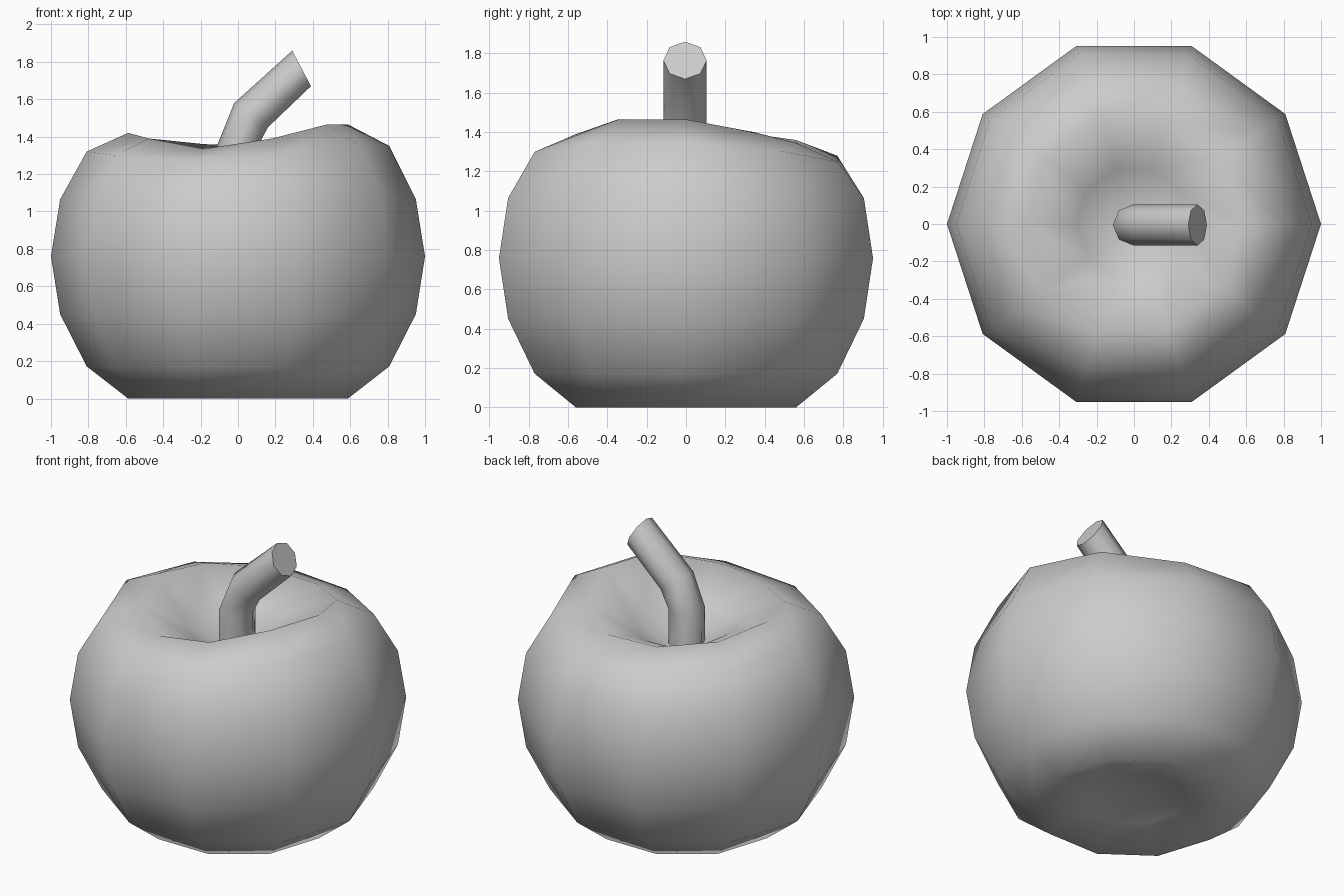
import bpy, bmesh
from math import cos, sin, tau
from mathutils import Vector

if "Cube" in bpy.data.objects:
    bpy.data.objects.remove(bpy.data.objects["Cube"])

SIDES = 10


def bridge(bm, rings):
    for a, b in zip(rings, rings[1:]):
        n = len(a)
        for i in range(n):
            j = (i + 1) % n
            bm.faces.new((a[i], a[j], b[j], b[i]))


def finish(bm, name):
    bmesh.ops.recalc_face_normals(bm, faces=bm.faces)
    mesh = bpy.data.meshes.new(name)
    bm.to_mesh(mesh)
    bm.free()
    obj = bpy.data.objects.new(name, mesh)
    bpy.context.collection.objects.link(obj)
    return obj


# Fruit body: ten-sided rings, uneven shoulder and rim, dents at both poles
shoulder = [1.35, 1.305, 1.25, 1.28, 1.30, 1.32, 1.30, 1.27, 1.30, 1.35]
rim = [1.465, 1.40, 1.345, 1.36, 1.39, 1.42, 1.39, 1.335, 1.39, 1.465]
profile = [(0.309, 0.07), (0.588, 0.0), (0.809, 0.172), (0.951, 0.451),
           (1.0, 0.76), (0.951, 1.065), (0.809, shoulder), (0.588, rim),
           (0.309, [1.25 + (z - 1.39) * 0.5 for z in rim])]
bm = bmesh.new()
rings = []
for r, z in profile:
    heights = z if isinstance(z, list) else [z] * SIDES
    rings.append([bm.verts.new((r * cos(tau * i / SIDES), r * sin(tau * i / SIDES), heights[i]))
                  for i in range(SIDES)])
bridge(bm, rings)
for ring, z in ((rings[0], 0.13), (rings[-1], 1.07)):
    pole = bm.verts.new((0, 0, z))
    for i in range(SIDES):
        bm.faces.new((ring[i], ring[(i + 1) % SIDES], pole))
for f in bm.faces:
    f.smooth = True
finish(bm, "fruit_body")

# Stem: bent eight-sided tube (ring centre and in-plane half axis, x and z)
path = [((0.0, 1.0), (0.11, 0.0)), ((-0.003, 1.35), (0.11, 0.0)),
        ((0.07, 1.515), (0.09, -0.065)), ((0.34, 1.765), (0.05, -0.095))]
bm = bmesh.new()
rings = []
for (cx, cz), (ax, az) in path:
    centre, axis = Vector((cx, -0.005, cz)), Vector((ax, 0, az))
    rings.append([bm.verts.new(centre + axis * cos(tau * i / 8) + Vector((0, 0.11, 0)) * sin(tau * i / 8))
                  for i in range(8)])
bridge(bm, rings)
bm.faces.new(rings[0])
bm.faces.new(rings[-1])
stem = finish(bm, "stem")
bpy.context.view_layer.objects.active = stem
stem.select_set(True)
bpy.ops.object.shade_smooth_by_angle(angle=1.05)
